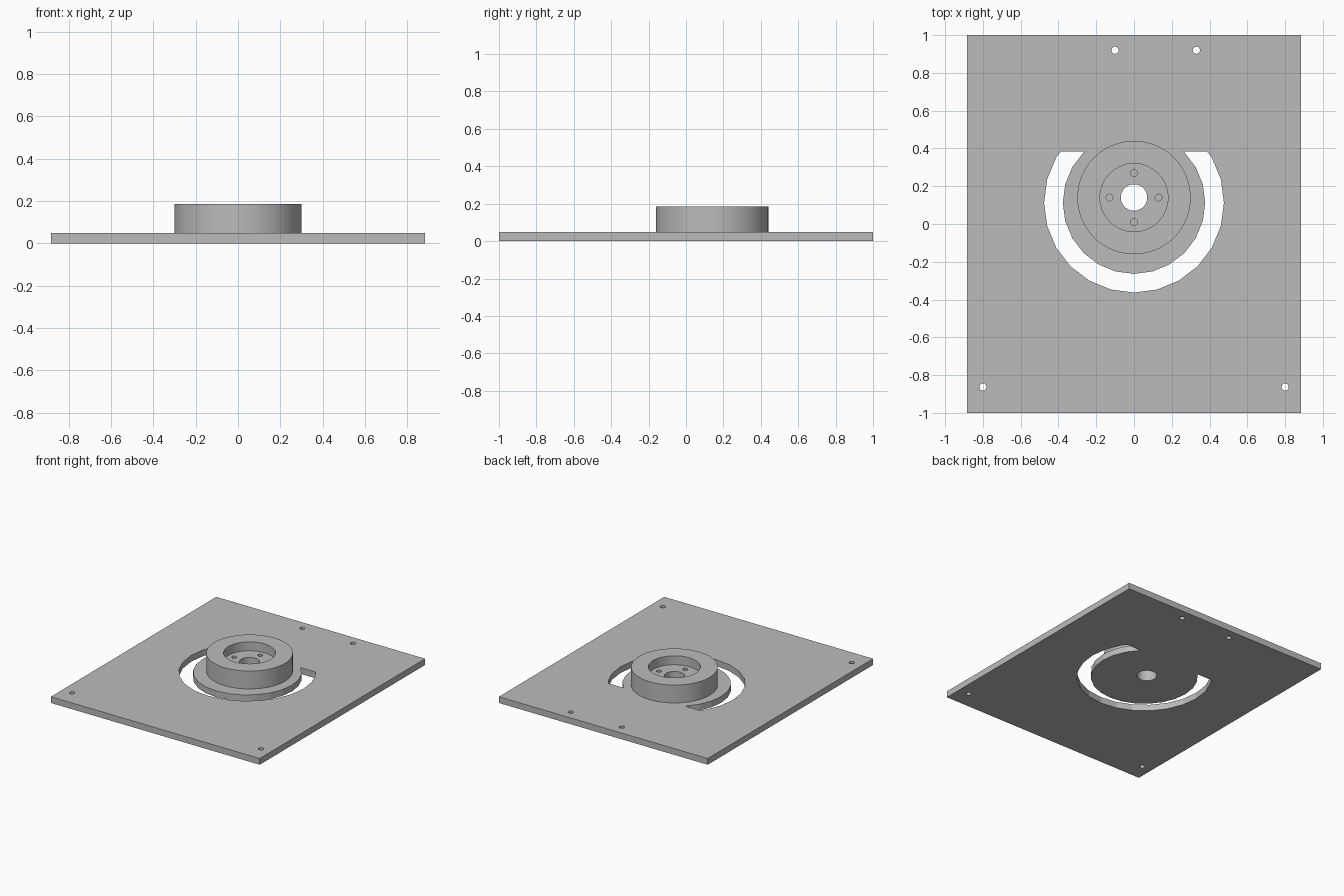
import bpy, bmesh, math
from mathutils import Vector

if "Cube" in bpy.data.objects:
    bpy.data.objects.remove(bpy.data.objects["Cube"], do_unlink=True)

PLATE_T, TOP, FLOOR = 0.048, 0.185, 0.117
HUB_Y, SLOT_Y, SLOT_END = 0.14, 0.113, 0.385
BORE = 0.07

grey = bpy.data.materials.new("plain_grey")
grey.use_nodes = True
grey.diffuse_color = (0.5, 0.5, 0.5, 1)
grey.node_tree.nodes["Principled BSDF"].inputs["Base Color"].default_value = (0.5, 0.5, 0.5, 1)


def finish(bm, name):
    bmesh.ops.recalc_face_normals(bm, faces=bm.faces)
    mesh = bpy.data.meshes.new(name)
    bm.to_mesh(mesh)
    bm.free()
    mesh.materials.append(grey)
    ob = bpy.data.objects.new(name, mesh)
    bpy.context.collection.objects.link(ob)
    return ob


def cylinder(name, x, y, r, z0, z1, sides=32):
    bm = bmesh.new()
    bmesh.ops.create_cone(bm, cap_ends=True, segments=sides, radius1=r, radius2=r, depth=z1 - z0)
    bmesh.ops.translate(bm, verts=bm.verts, vec=(x, y, (z0 + z1) / 2))
    return finish(bm, name)


def cut(target, cutter):
    mod = target.modifiers.new("cut", "BOOLEAN")
    mod.operation, mod.solver, mod.object = "DIFFERENCE", "EXACT", cutter
    bpy.context.view_layer.objects.active = target
    bpy.ops.object.modifier_apply(modifier=mod.name)
    bpy.data.objects.remove(cutter, do_unlink=True)


def smooth(ob, degrees):
    bpy.ops.object.select_all(action="DESELECT")
    ob.select_set(True)
    bpy.context.view_layer.objects.active = ob
    bpy.ops.object.shade_smooth_by_angle(angle=math.radians(degrees))


# Base plate
bm = bmesh.new()
bmesh.ops.create_cube(bm, size=1)
bmesh.ops.scale(bm, verts=bm.verts, vec=(1.768, 2, PLATE_T))
bmesh.ops.translate(bm, verts=bm.verts, vec=(0, 0, PLATE_T / 2))
plate = finish(bm, "base_plate")

# Horseshoe slot: a faceted ring trimmed straight across its open ends
bm = bmesh.new()
rings = [[bm.verts.new((r * math.cos(math.tau * i / 24), SLOT_Y + r * math.sin(math.tau * i / 24), -0.1))
          for i in range(24)] for r in (0.377, 0.476)]
for i in range(24):
    j = (i + 1) % 24
    bm.faces.new((rings[0][i], rings[1][i], rings[1][j], rings[0][j]))
bmesh.ops.bisect_plane(bm, geom=bm.verts[:] + bm.edges[:] + bm.faces[:],
                       plane_co=(0, SLOT_END, 0), plane_no=(0, 1, 0), clear_outer=True)
grown = bmesh.ops.extrude_face_region(bm, geom=bm.faces[:])["geom"]
bmesh.ops.translate(bm, verts=[g for g in grown if isinstance(g, bmesh.types.BMVert)], vec=Vector((0, 0, 0.3)))
cut(plate, finish(bm, "slot_cutter"))

# Screw holes and central bore in the plate
for x, y in ((-0.1, 0.92), (0.33, 0.92), (-0.8, -0.863), (0.8, -0.863)):
    cut(plate, cylinder("screw_cutter", x, y, 0.019, -0.1, 0.2, 24))
cut(plate, cylinder("bore_cutter", 0, HUB_Y, BORE, -0.1, 0.3, 48))

# Round hub with a recess and bore, turned from a closed profile
bm = bmesh.new()
profile = [(BORE, PLATE_T), (0.3, PLATE_T), (0.3, TOP), (0.18, TOP), (0.18, FLOOR), (BORE, FLOOR)]
verts = [bm.verts.new((r, 0, z)) for r, z in profile]
edges = [bm.edges.new((verts[i - 1], verts[i])) for i in range(len(verts))]
bmesh.ops.spin(bm, geom=verts + edges, cent=(0, 0, 0), axis=(0, 0, 1), angle=math.tau, steps=96)
bmesh.ops.remove_doubles(bm, verts=bm.verts, dist=0.0001)
bmesh.ops.translate(bm, verts=bm.verts, vec=(0, HUB_Y, 0))
hub = finish(bm, "hub")

# Four pin holes around the bore
for k in range(4):
    a = k * math.pi / 2
    cut(hub, cylinder("pin_cutter", 0.13 * math.cos(a), HUB_Y + 0.13 * math.sin(a), 0.018, 0, 0.3, 24))

smooth(hub, 30)
smooth(plate, 14.5)
